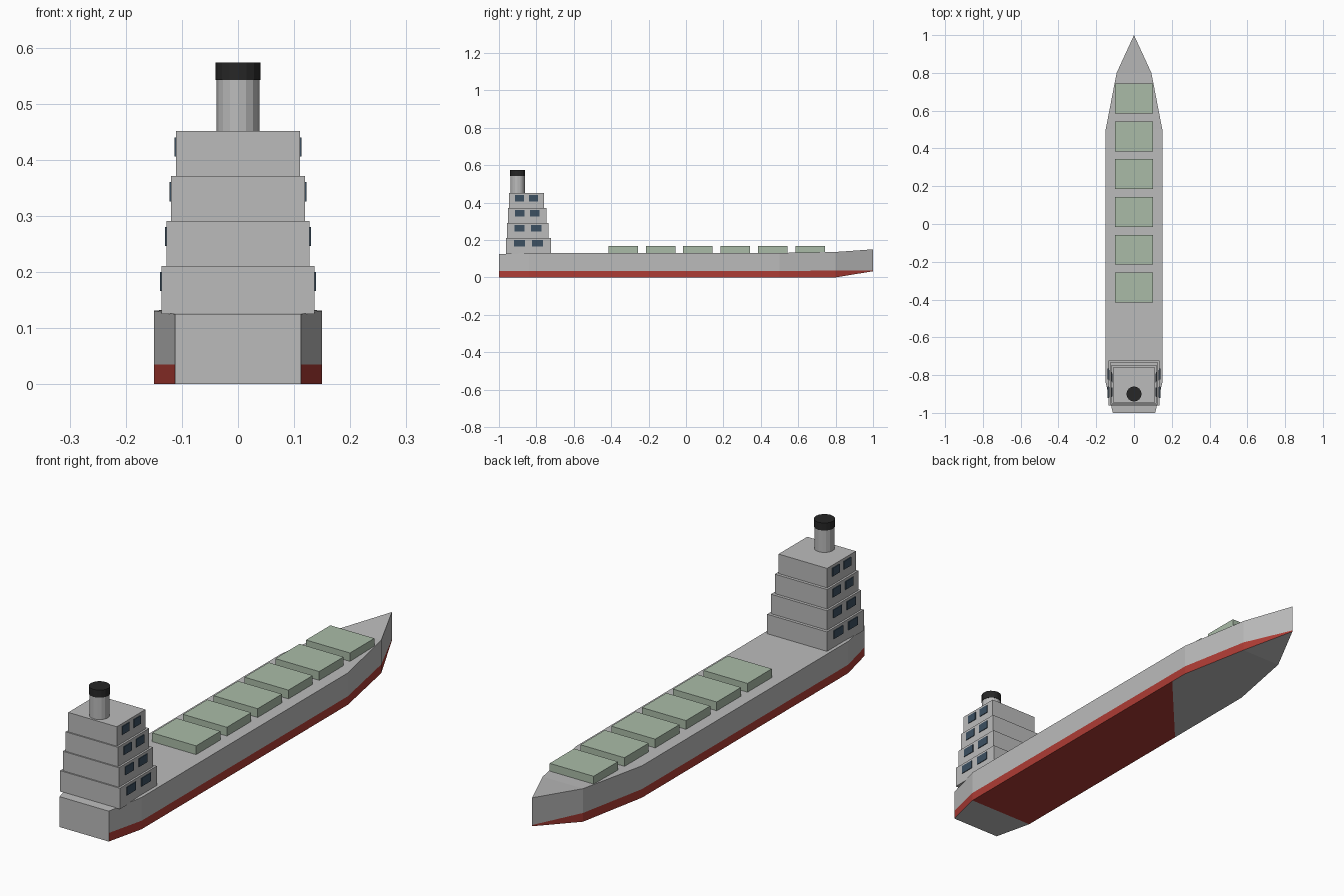
import bpy, bmesh
from mathutils import Matrix, Vector

cube = bpy.data.objects.get("Cube")
if cube:
    bpy.data.objects.remove(cube, do_unlink=True)


def material(name, rgb):
    m = bpy.data.materials.new(name)
    m.use_nodes = True
    m.diffuse_color = (*rgb, 1)
    bsdf = next(n for n in m.node_tree.nodes if n.type == 'BSDF_PRINCIPLED')
    bsdf.inputs["Base Color"].default_value = (*rgb, 1)
    return m


GREY = material("light grey", (0.5, 0.5, 0.5))
RED = material("hull red", (0.42, 0.045, 0.035))
GREEN = material("hatch green", (0.4, 0.5, 0.39))
GLASS = material("window blue", (0.045, 0.08, 0.12))
BLACK = material("funnel black", (0.02, 0.02, 0.02))


def finish(bm, name, *mats):
    mesh = bpy.data.meshes.new(name)
    bm.to_mesh(mesh)
    bm.free()
    for m in mats:
        mesh.materials.append(m)
    obj = bpy.data.objects.new(name, mesh)
    bpy.context.collection.objects.link(obj)
    return obj


def box(name, lo, hi, mat):
    lo, hi = Vector(lo), Vector(hi)
    bm = bmesh.new()
    bmesh.ops.create_cube(bm, size=1, matrix=Matrix.Translation((lo + hi) / 2)
                          @ Matrix.Diagonal((*(hi - lo), 1)))
    return finish(bm, name, mat)


def cylinder(name, radius, y, z0, z1, mat):
    bm = bmesh.new()
    bmesh.ops.create_cone(bm, cap_ends=True, segments=16, radius1=radius, radius2=radius,
                          depth=z1 - z0, matrix=Matrix.Translation((0, y, (z0 + z1) / 2)))
    return finish(bm, name, mat)


# Hull: stations from stern to bow (y, skew, half width, keel z, waterline z, deck z)
stations = [
    (-1.0, 0, 0.112, 0, 0.035, 0.125),
    (-0.84, 0, 0.15, 0, 0.035, 0.131),
    (0.25, 0.17, 0.15, 0, 0.035, 0.131),
    (0.5, 0, 0.15, 0, 0.035, 0.131),
    (0.8, 0, 0.092, 0, 0.036, 0.136),
    (1.0, 0, 0, 0.033, 0.038, 0.15),
]
bm = bmesh.new()
rings = []
for y, skew, w, *levels in stations:
    port = [bm.verts.new((w, y + skew, z)) for z in levels]
    starboard = [bm.verts.new((-w, y - skew, z)) for z in reversed(levels)]
    rings.append(port + starboard)
# Ring sides in order: red strake, topside, deck, topside, red strake, bottom
for s, (a, b) in enumerate(zip(rings, rings[1:])):
    for i in range(6):
        j = (i + 1) % 6
        face = bm.faces.new((a[i], a[j], b[j], b[i]))
        red_bottom = i == 5 and s == 1
        face.material_index = 1 if i in (0, 4) or red_bottom else 0
bm.faces.new(rings[0])
bmesh.ops.remove_doubles(bm, verts=bm.verts, dist=0.0001)
bmesh.ops.recalc_face_normals(bm, faces=bm.faces)
finish(bm, "hull", GREY, RED)

# Cargo hatches
for k in range(6):
    y = -0.336 + 0.2 * k
    box(f"cargo_hatch_{k + 1}", (-0.1, y - 0.079, 0.12), (0.1, y + 0.079, 0.167), GREEN)

# Stepped deckhouse with two windows on each side of every tier
for k in range(4):
    w = 0.136 - 0.0085 * k
    aft, fore = -0.962 + 0.0055 * k, -0.722 - 0.0125 * k
    z = 0.131 + 0.08 * k
    box(f"deckhouse_tier_{k + 1}", (-w, aft, z - 0.006), (w, fore, z + 0.08), GREY)
    depth, mid = fore - aft, (aft + fore) / 2
    for side, label in ((1, "left"), (-1, "right")):
        for step, place in ((-0.2, "aft"), (0.2, "fore")):
            y, half = mid + step * depth, 0.125 * depth
            xs = sorted((side * (w - 0.002), side * (w + 0.003)))
            box(f"window_{label}_{place}_{k + 1}", (xs[0], y - half, z + 0.035),
                (xs[1], y + half, z + 0.069), GLASS)

# Funnel
cylinder("funnel", 0.038, -0.9, 0.445, 0.545, GREY)
cylinder("funnel_cap", 0.04, -0.9, 0.542, 0.573, BLACK)
